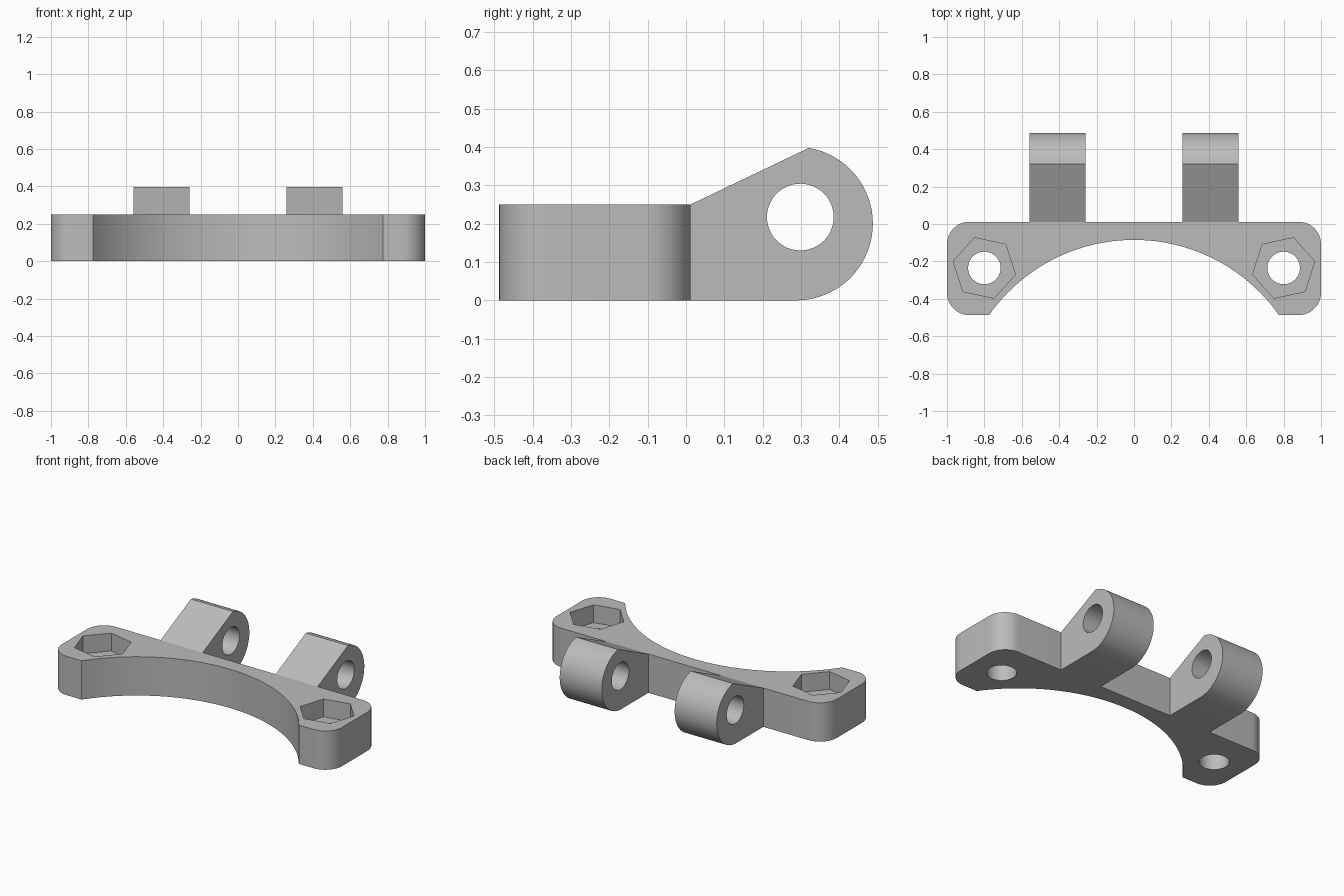
import bpy, bmesh
from math import sin, cos, radians, atan2, degrees
from mathutils import Vector

old = bpy.data.objects.get("Cube")
if old:
    bpy.data.objects.remove(old, do_unlink=True)

grey = bpy.data.materials.new("plain grey")
grey.use_nodes = True
GREY = (0.5, 0.5, 0.5, 1)
grey.diffuse_color = GREY
grey.node_tree.nodes["Principled BSDF"].inputs["Base Color"].default_value = GREY

HEIGHT, BACK, FRONT = 0.25, 0.012, -0.487


def arc(cx, cy, r, a0, a1, n):
    """Points on an arc, angles in degrees."""
    angles = [radians(a0 + (a1 - a0) * i / n) for i in range(n + 1)]
    return [(cx + r * cos(a), cy + r * sin(a)) for a in angles]


def ring(cx, cy, r, n, turn=0):
    return arc(cx, cy, r, turn, turn + 360, n)[:-1]


def prism(name, outline, lo, hi, axis="z"):
    """Extrude an outline along z (outline in x, y) or x (outline in y, z)."""
    place = (lambda u, v, w: (u, v, w)) if axis == "z" else (lambda u, v, w: (w, u, v))
    bm = bmesh.new()
    face = bm.faces.new([bm.verts.new(place(u, v, lo)) for u, v in outline])
    out = bmesh.ops.extrude_face_region(bm, geom=[face])
    moved = [g for g in out["geom"] if isinstance(g, bmesh.types.BMVert)]
    bmesh.ops.translate(bm, verts=moved, vec=Vector(place(0, 0, hi - lo)))
    bmesh.ops.recalc_face_normals(bm, faces=bm.faces)
    mesh = bpy.data.meshes.new(name)
    bm.to_mesh(mesh)
    bm.free()
    mesh.materials.append(grey)
    obj = bpy.data.objects.new(name, mesh)
    bpy.context.collection.objects.link(obj)
    return obj


def combine(target, tool, operation):
    """Apply a boolean and remove the tool."""
    mod = target.modifiers.new("combine", "BOOLEAN")
    mod.operation, mod.solver, mod.object = operation, "EXACT", tool
    bpy.ops.object.select_all(action="DESELECT")
    bpy.context.view_layer.objects.active = target
    target.select_set(True)
    bpy.ops.object.modifier_apply(modifier=mod.name)
    bpy.data.objects.remove(tool, do_unlink=True)


# Plate outline: rounded outer corners and an arched front edge
r = 0.12
half, apex = 0.775, -0.085
sag = apex - FRONT
R = (half * half + sag * sag) / (2 * sag)
cy = apex - R
a = degrees(atan2(FRONT - cy, half))
outline = (arc(1 - r, FRONT + r, r, -90, 0, 12)
           + arc(1 - r, BACK - r, r, 0, 90, 12)
           + arc(r - 1, BACK - r, r, 90, 180, 12)
           + arc(r - 1, FRONT + r, r, 180, 270, 12)
           + arc(0, cy, R, 180 - a, a, 48))
bracket = prism("mounting_bracket", outline, 0, HEIGHT)

# Hinge lugs with a pin hole, reaching back from the plate
lug = ([(BACK - 0.04, 0), (BACK, 0)]
       + arc(0.287, 0.2, 0.2, -90, 80.5, 40)
       + [(BACK, HEIGHT), (BACK - 0.04, HEIGHT)])
for x in (-0.41, 0.41):
    combine(bracket, prism("hinge_lug", lug, x - 0.15, x + 0.15, "x"), "UNION")
pin = prism("pin_hole", ring(0.298, 0.217, 0.087, 48), -0.9, 0.9, "x")
combine(bracket, pin, "DIFFERENCE")

# Bolt holes with hexagonal nut pockets
for side in (-1, 1):
    pocket = ring(side * 0.8, -0.235, 0.17, 6, 12 * side)
    combine(bracket, prism("nut_pocket", pocket, HEIGHT - 0.115, HEIGHT + 0.1), "DIFFERENCE")
    bolt = ring(side * 0.8, -0.235, 0.087, 48)
    combine(bracket, prism("bolt_hole", bolt, -0.1, HEIGHT + 0.1), "DIFFERENCE")

bpy.ops.object.shade_smooth_by_angle(angle=radians(25))
